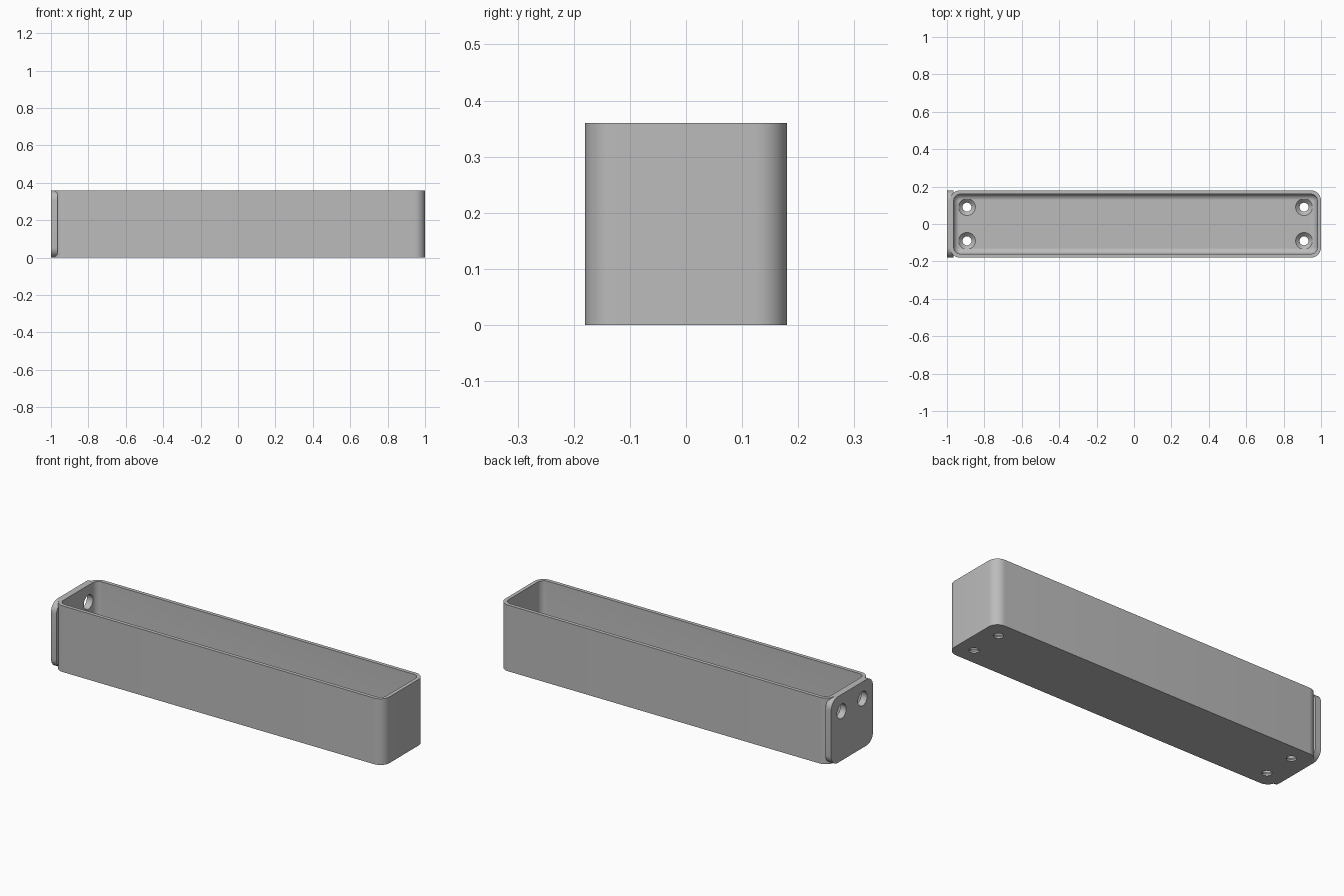
import bpy, bmesh, math
from mathutils import Matrix, Vector

cube = bpy.data.objects.get("Cube")
if cube:
    bpy.data.objects.remove(cube, do_unlink=True)

HEIGHT, HALF_Y, LEFT, RIGHT = 0.36, 0.18, -0.984, 1.0
WALL, FLOOR, CORNER, FILLET = 0.02, 0.03, 0.055, 0.032
MID_X, HALF_X = (LEFT + RIGHT) / 2, (RIGHT - LEFT) / 2

grey = bpy.data.materials.new("plain grey")
grey.use_nodes = True
colour = (0.5, 0.5, 0.5, 1)
grey.diffuse_color = colour
grey.node_tree.nodes["Principled BSDF"].inputs["Base Color"].default_value = colour


def rounded_rect(half_w, half_h, radius, steps=10):
    """Outline points of a rounded rectangle, anticlockwise."""
    points = []
    for quarter, (sx, sy) in enumerate([(1, 1), (-1, 1), (-1, -1), (1, -1)]):
        for i in range(steps + 1):
            a = (quarter + i / steps) * math.pi / 2
            points.append((sx * (half_w - radius) + radius * math.cos(a),
                           sy * (half_h - radius) + radius * math.sin(a)))
    return points


def loft(name, loops):
    """Skin a stack of matching loops and cap both ends."""
    bm = bmesh.new()
    rings = [[bm.verts.new(p) for p in loop] for loop in loops]
    for low, high in zip(rings, rings[1:]):
        for i in range(len(low)):
            j = (i + 1) % len(low)
            bm.faces.new((low[i], low[j], high[j], high[i]))
    bm.faces.new(rings[0][::-1])
    bm.faces.new(rings[-1])
    bmesh.ops.recalc_face_normals(bm, faces=bm.faces)
    mesh = bpy.data.meshes.new(name)
    bm.to_mesh(mesh)
    bm.free()
    obj = bpy.data.objects.new(name, mesh)
    bpy.context.collection.objects.link(obj)
    mesh.materials.append(grey)
    return obj


def turned(name, profile, matrix, sides=32):
    """Round solid from (radius, height) pairs."""
    turn = [2 * math.pi * i / sides for i in range(sides)]
    return loft(name, [[matrix @ Vector((r * math.cos(a), r * math.sin(a), h)) for a in turn]
                       for r, h in profile])


def combine(target, other, operation):
    mod = target.modifiers.new(operation.lower(), 'BOOLEAN')
    mod.operation, mod.solver, mod.object = operation, 'EXACT', other
    bpy.context.view_layer.objects.active = target
    bpy.ops.object.modifier_apply(modifier=mod.name)
    bpy.data.objects.remove(other, do_unlink=True)


# Tray: outer wall, rim, inner wall and filleted floor as (inset, z)
profile = [(0, 0), (0, HEIGHT), (WALL, HEIGHT)]
for i in range(9):
    a = i / 8 * math.pi / 2
    profile.append((WALL + FILLET * (1 - math.cos(a)), FLOOR + FILLET * (1 - math.sin(a))))
tray = loft("tray", [[(MID_X + x, y, z) for x, y in
                      rounded_rect(HALF_X - d, HALF_Y - d, CORNER - d)] for d, z in profile])

# Mounting plate on the end
half = HEIGHT / 2
end_plate = loft("end_plate", [[(x, y, half + z) for y, z in rounded_rect(half, half, 0.055)]
                               for x in (-1, -0.966)])
combine(tray, end_plate, 'UNION')

# Countersunk floor holes and plain end holes
screw = [(0.024, -0.05), (0.024, FLOOR - 0.021), (0.045, FLOOR), (0.045, FLOOR + 0.02)]
for side in (-1, 1):
    for end in (-1, 1):
        spot = Matrix.Translation((MID_X + 0.901 * end, 0.09 * side, 0))
        combine(tray, turned("floor_hole", screw, spot), 'DIFFERENCE')
    spot = Matrix.Translation((-0.98, 0.09 * side, 0.268)) @ Matrix.Rotation(math.pi / 2, 4, 'Y')
    combine(tray, turned("end_hole", [(0.039, -0.06), (0.039, 0.06)], spot), 'DIFFERENCE')

bpy.ops.object.select_all(action='DESELECT')
tray.select_set(True)
bpy.context.view_layer.objects.active = tray
bpy.ops.object.shade_smooth_by_angle(angle=math.radians(30))
